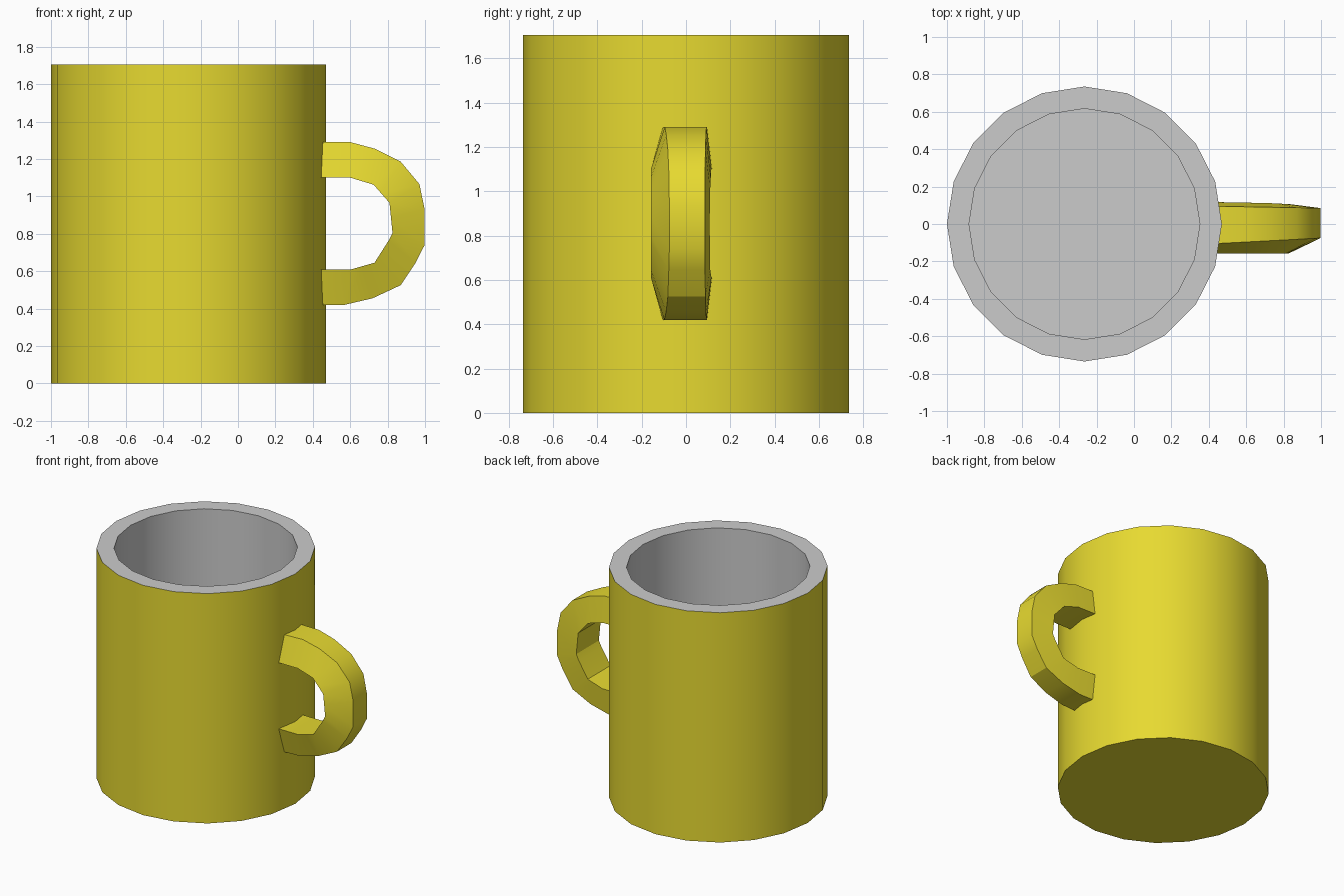
import bpy, bmesh, math

if "Cube" in bpy.data.objects:
    bpy.data.objects.remove(bpy.data.objects["Cube"])

SIDES, CX = 20, -0.265
yellow = bpy.data.materials.new("yellow_glaze")
yellow.diffuse_color = (0.8, 0.7, 0.03, 1)
yellow.use_nodes = True
yellow.node_tree.nodes["Principled BSDF"].inputs["Base Color"].default_value = yellow.diffuse_color


def finish(name, bm, mat=None):
    me = bpy.data.meshes.new(name)
    bm.to_mesh(me)
    bm.free()
    ob = bpy.data.objects.new(name, me)
    bpy.context.collection.objects.link(ob)
    if mat:
        me.materials.append(mat)
    bpy.ops.object.select_all(action='DESELECT')
    ob.select_set(True)
    bpy.context.view_layer.objects.active = ob
    bpy.ops.object.shade_smooth_by_angle(angle=math.radians(30))
    return ob


def lathe(name, profile, cap, mat=None):
    """Revolve (radius, z) points; cap closes the ring with the given index."""
    bm = bmesh.new()
    rings = []
    for r, z in profile:
        rings.append([bm.verts.new((CX + r * math.cos(2 * math.pi * i / SIDES),
                                    r * math.sin(2 * math.pi * i / SIDES), z))
                      for i in range(SIDES)])
    for a, b in zip(rings, rings[1:]):
        for i in range(SIDES):
            j = (i + 1) % SIDES
            bm.faces.new((a[i], a[j], b[j], b[i]))
    floor = rings[cap]
    bm.faces.new(floor[::-1] if cap == 0 else floor)
    return finish(name, bm, mat)


# Mug outside with its base, then the grey rim and inside
lathe("mug_outside", [(0.735, 0), (0.735, 1.705)], 0, yellow)
lathe("mug_lining", [(0.735, 1.705), (0.617, 1.705), (0.617, 0.12)], -1)

# Handle: outer and inner outlines in the x-z plane
outer = [(0.43, 1.29), (0.60, 1.29), (0.73, 1.255), (0.87, 1.185), (0.97, 1.065),
         (0.998, 0.93), (0.998, 0.74), (0.95, 0.645), (0.87, 0.525),
         (0.72, 0.455), (0.57, 0.42), (0.43, 0.42)]
inner = [(0.43, 1.10), (0.60, 1.10), (0.725, 1.062), (0.767, 1.014), (0.81, 0.965),
         (0.818, 0.885), (0.826, 0.805), (0.805, 0.763), (0.73, 0.645),
         (0.67, 0.628), (0.607, 0.61), (0.43, 0.61)]
bm = bmesh.new()
sections = []
for (ox, oz), (ix, iz) in zip(outer, inner):
    t = (ox - 0.43) / 0.57
    sections.append([bm.verts.new(p) for p in (
        (ox, -0.105 + 0.03 * t, oz), (ox, 0.095 - 0.01 * t, oz),
        (ix, 0.117 - 0.01 * t, iz), (ix, -0.158, iz))])
for a, b in zip(sections, sections[1:]):
    for i in range(4):
        j = (i + 1) % 4
        bm.faces.new((a[i], a[j], b[j], b[i]))
bm.faces.new(sections[0])
bm.faces.new(sections[-1])
bmesh.ops.recalc_face_normals(bm, faces=bm.faces)
finish("handle", bm, yellow)
